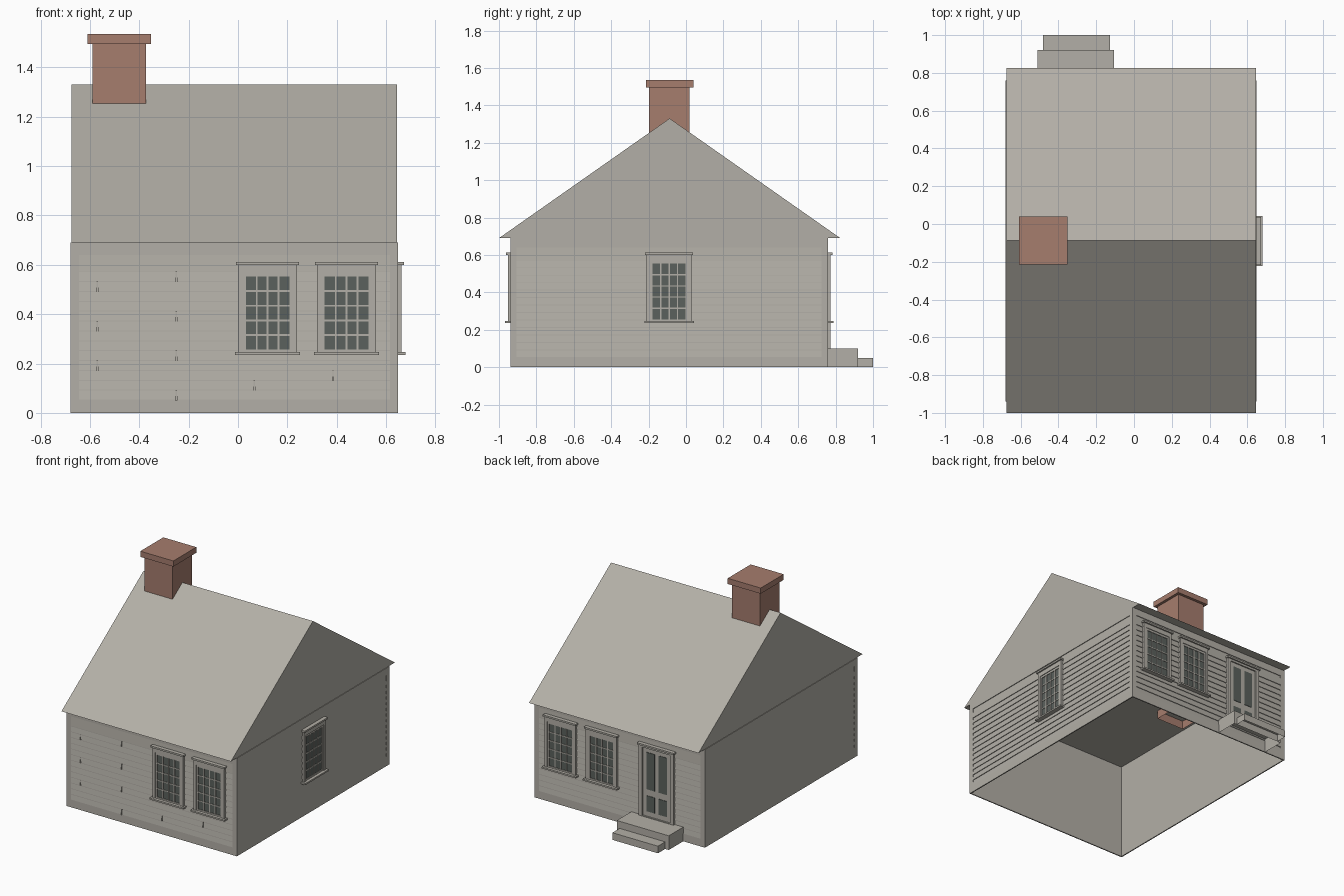
import bpy, bmesh, math
from mathutils import Matrix, Vector

default = bpy.data.objects.get("Cube")
if default:
    bpy.data.objects.remove(default, do_unlink=True)


def material(name, r, g, b):
    m = bpy.data.materials.new(name)
    m.use_nodes = True
    m.diffuse_color = (r, g, b, 1)
    m.node_tree.nodes["Principled BSDF"].inputs["Base Color"].default_value = (r, g, b, 1)
    return m


GREY = material("weathered grey", 0.45, 0.43, 0.385)
BRICK = material("brick brown", 0.38, 0.205, 0.155)
GLASS = material("dark glass", 0.105, 0.12, 0.11)

# House footprint
CX, CY, HX, HY = -0.015, -0.09, 0.66, 0.845
CORE = 0.004      # wall shell sits this far inside the footprint
EAVE = 0.69


def finish(name, bm, mat, matrix=None):
    bmesh.ops.recalc_face_normals(bm, faces=bm.faces)
    me = bpy.data.meshes.new(name)
    bm.to_mesh(me)
    bm.free()
    me.materials.append(mat)
    ob = bpy.data.objects.new(name, me)
    ob.matrix_world = matrix or Matrix()
    bpy.context.collection.objects.link(ob)
    return ob


def add_box(bm, x, y, z, open_ends=()):
    """Box from (min, max) pairs; open_ends removes the top (1) or bottom (-1)."""
    size = [b - a for a, b in (x, y, z)]
    mid = Vector([(a + b) / 2 for a, b in (x, y, z)])
    m = Matrix.Translation(mid) @ Matrix.Diagonal((*size, 1))
    verts = bmesh.ops.create_cube(bm, size=1, matrix=m)["verts"]
    for end in open_ends:
        gone = [f for f in {f for v in verts for f in v.link_faces}
                if all((v.co.z - mid.z) * end > 0 for v in f.verts)]
        bmesh.ops.delete(bm, geom=gone, context="FACES_ONLY")


def boxes(name, mat, items, matrix=None, open_ends=()):
    bm = bmesh.new()
    for x, y, z in items:
        add_box(bm, x, y, z, open_ends)
    return finish(name, bm, mat, matrix)


def extrude_profile(bm, profile, x0, x1):
    """Extrude a closed (y, z) profile along x."""
    a, b = ([bm.verts.new((x, y, z)) for y, z in profile] for x in (x0, x1))
    bm.faces.new(a)
    bm.faces.new(b[::-1])
    for i in range(len(a)):
        j = (i + 1) % len(a)
        bm.faces.new((a[i], b[i], b[j], a[j]))


def siding(name, matrix, half, joints):
    """Lapped boards; joints maps a row number to the butt joints along it."""
    bm = bmesh.new()
    for row in range(14):
        z0 = 0.05 + 0.04 * row
        z1 = z0 + (0.04 if row < 13 else 0.07)
        profile = [(0, z0), (-0.008, z0), (-0.008, z0 + 0.004), (-0.003, z1), (0, z1)]
        cuts = sorted(joints.get(row, []))
        starts = [-half] + [c + 0.003 for c in cuts]
        ends = [c - 0.003 for c in cuts] + [half]
        for x0, x1 in zip(starts, ends):
            extrude_profile(bm, profile, x0, x1)
    return finish(name, bm, GREY, matrix)


def frame(half, inner, z0, z1, zi0, zi1, depth):
    """Four bars around an opening."""
    d = (-depth, 0)
    return [((-half, -inner), d, (z0, z1)), ((inner, half), d, (z0, z1)),
            ((-inner, inner), d, (z0, zi0)), ((-inner, inner), d, (zi1, z1))]


def window(name, matrix, u):
    m = matrix @ Matrix.Translation((u, 0, 0))
    casing = frame(0.12, 0.1, 0.24, 0.605, 0.245, 0.568, 0.022)
    casing += [((-0.128, 0.128), (-0.032, 0), (0.6, 0.612)),
               ((-0.132, 0.132), (-0.038, 0), (0.235, 0.246))]
    boxes(name + "_casing", GREY, casing, m)
    # sash with four by five panes
    bars = frame(0.1, 0.0885, 0.245, 0.568, 0.256, 0.553, 0.017)
    for i in range(1, 4):
        c = -0.0885 + 0.177 * i / 4
        bars.append(((c - 0.0035, c + 0.0035), (-0.016, 0), (0.256, 0.553)))
    for i in range(1, 5):
        c = 0.256 + 0.297 * i / 5
        bars.append(((-0.0885, 0.0885), (-0.0155, 0), (c - 0.0035, c + 0.0035)))
    boxes(name + "_sash", GREY, bars, m)
    boxes(name + "_glass", GLASS, [((-0.09, 0.09), (-0.012, -0.009), (0.25, 0.56))], m)


# Hollow wall shell
boxes("wall_shell", GREY, [((CX - HX + CORE, CX + HX - CORE),
                            (CY - HY + CORE, CY + HY - CORE), (0, EAVE))],
      open_ends=(1, -1))

# Trim boards and siding on each side; local -y points outward
FRONT_JOINTS = {0: [-0.235], 4: [-0.235], 8: [-0.235], 12: [-0.235],
                3: [-0.555], 7: [-0.555], 11: [-0.555], 1: [0.08], 2: [0.4]}
sides = {}
for name, turn, half, dist in (("front", 0, HX, HY), ("left", 90, HY, HX),
                               ("back", 180, HX, HY), ("right", -90, HY, HX)):
    m = (Matrix.Translation((CX, CY, 0)) @ Matrix.Rotation(math.radians(turn), 4, "Z")
         @ Matrix.Translation((0, CORE - dist, 0)))
    sides[name] = m
    edge = half - 0.03
    boxes(name + "_trim_boards", GREY,
          frame(half + 0.004, edge, 0, EAVE, 0.05, 0.64, 0.008), m)
    siding(name + "_siding", m, edge, FRONT_JOINTS if name == "front" else {})

# Windows
for side, u, label in (("front", 0.135, "inner"), ("front", 0.455, "outer"),
                       ("back", -0.135, "inner"), ("back", -0.455, "outer"),
                       ("left", 0, "single")):
    window(f"{side}_{label}_window", sides[side], u)

# Back door
door = sides["back"] @ Matrix.Translation((0.293, 0, 0))
boxes("door_casing", GREY, frame(0.135, 0.108, 0.1, 0.605, 0.105, 0.585, 0.022)
      + [((-0.143, 0.143), (-0.032, 0), (0.6, 0.612))], door)
boxes("door_leaf", GREY, [((-0.108, 0.108), (-0.013, 0), (0.1, 0.585))], door)
panels = [(sorted((s * 0.016, s * 0.08)), (-0.016, -0.012), z)
          for s in (-1, 1) for z in ((0.14, 0.25), (0.295, 0.555))]
boxes("door_panels", GLASS, panels, door)

# Back steps, open underneath
boxes("back_steps", GREY, [((-0.51, -0.105), (0.751, 0.92), (0, 0.1)),
                           ((-0.482, -0.127), (0.92, 1.0), (0, 0.05))], open_ends=(-1,))

# Roof prism with small eave overhang
bm = bmesh.new()
extrude_profile(bm, [(-1, EAVE), (0.825, EAVE), (-0.0875, 1.33)], CX - HX, CX + HX)
finish("roof", bm, GREY)

# Chimney: tube through the roof with a wider cap
boxes("chimney_stack", BRICK, [((-0.59, -0.372), (-0.197, 0.02), (0.63, 1.5))],
      open_ends=(-1,))
boxes("chimney_cap", BRICK, [((-0.61, -0.353), (-0.215, 0.04), (1.495, 1.535))])
